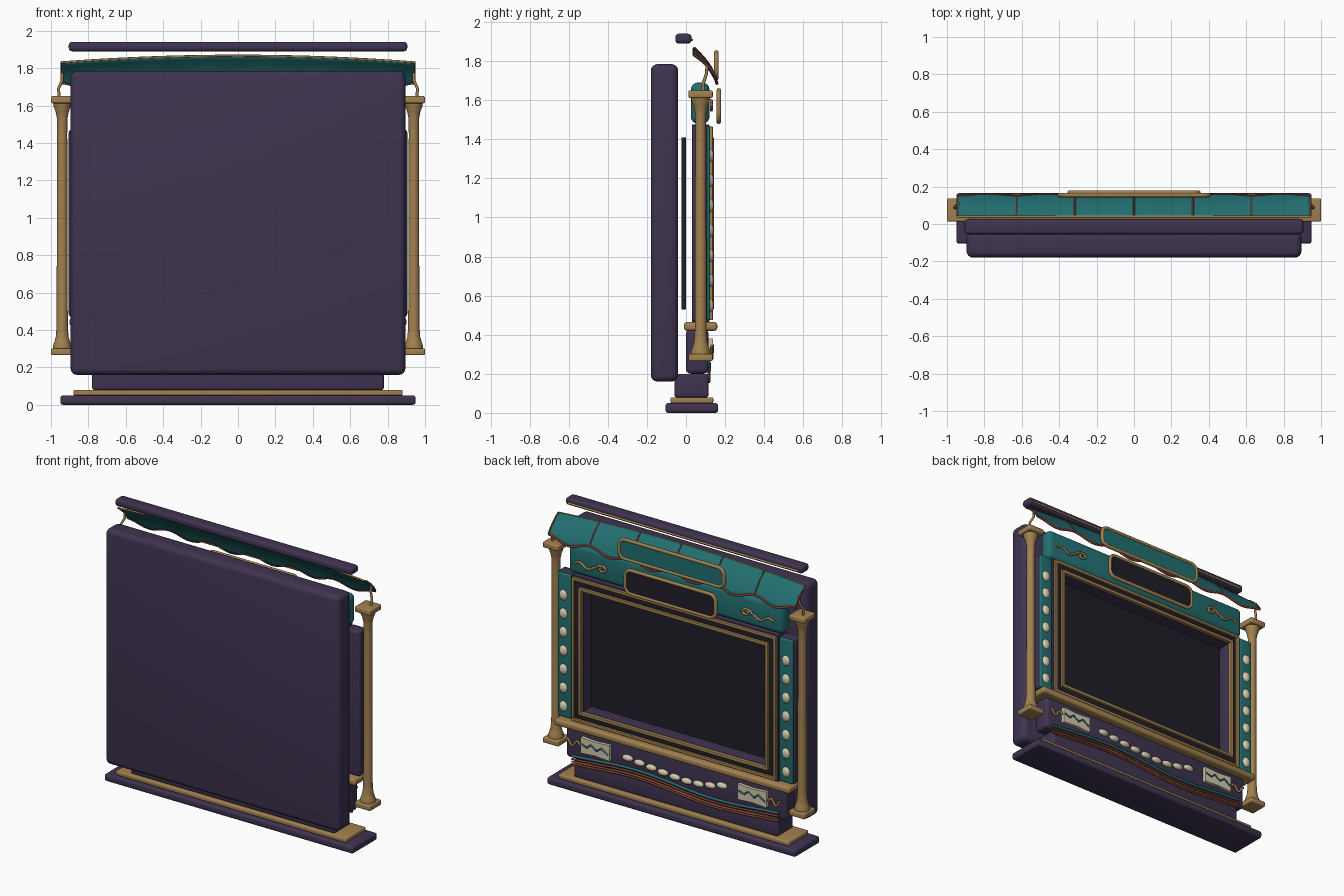
import bpy, bmesh, math

if "Cube" in bpy.data.objects:
    bpy.data.objects.remove(bpy.data.objects["Cube"])

def mat(name, c):
    m = bpy.data.materials.new(name)
    m.diffuse_color = (*c, 1)
    m.use_nodes = True
    m.node_tree.nodes["Principled BSDF"].inputs["Base Color"].default_value = m.diffuse_color
    return m

PURPLE = mat("dark purple", (.050, .034, .082))
GOLD = mat("antique gold", (.36, .22, .08))
TEAL = mat("teal", (.016, .16, .165))
DARK = mat("screen black", (.013, .013, .020))
RED = mat("brick red", (.26, .04, .03))
CREAM = mat("cream", (.65, .58, .42))

def finish(name, bm, m, smooth=True):
    bmesh.ops.recalc_face_normals(bm, faces=bm.faces)
    me = bpy.data.meshes.new(name)
    bm.to_mesh(me)
    bm.free()
    me.materials.append(m)
    o = bpy.data.objects.new(name, me)
    bpy.context.collection.objects.link(o)
    if smooth:
        bpy.ops.object.select_all(action='DESELECT')
        o.select_set(True)
        bpy.context.view_layer.objects.active = o
        bpy.ops.object.shade_smooth_by_angle(angle=math.radians(35))
    return o

def box(name, x, y, z, m, bevel=.008):
    """Box from (min, max) ranges with rounded edges."""
    bm = bmesh.new()
    bmesh.ops.create_cube(bm, size=1)
    for v in bm.verts:
        v.co = [(a + b) / 2 + c * (b - a) for (a, b), c in zip((x, y, z), v.co)]
    if bevel:
        bmesh.ops.bevel(bm, geom=bm.edges[:], offset=bevel, segments=4, profile=.5, affect='EDGES')
    return finish(name, bm, m)

def tube(name, pts, r, m, closed=False):
    cu = bpy.data.curves.new(name, 'CURVE')
    cu.dimensions = '3D'
    cu.bevel_depth = r
    cu.bevel_resolution = 2
    cu.use_fill_caps = True
    sp = cu.splines.new('POLY')
    sp.points.add(len(pts) - 1)
    for p, q in zip(sp.points, pts):
        p.co = (*q, 1)
    sp.use_cyclic_u = closed
    cu.materials.append(m)
    o = bpy.data.objects.new(name, cu)
    bpy.context.collection.objects.link(o)
    bpy.ops.object.select_all(action='DESELECT')
    o.select_set(True)
    bpy.context.view_layer.objects.active = o
    bpy.ops.object.convert(target='MESH')
    bpy.ops.object.shade_smooth_by_angle(angle=math.radians(60))

def prism(name, outline, y0, y1, m):
    """Extrude an x-z outline along y."""
    bm = bmesh.new()
    f = bm.faces.new([bm.verts.new((x, y0, z)) for x, z in outline])
    ext = bmesh.ops.extrude_face_region(bm, geom=[f])
    for v in ext['geom']:
        if isinstance(v, bmesh.types.BMVert):
            v.co.y = y1
    finish(name, bm, m)

def round_rect(w, h, cz, r):
    pts = []
    for k, (sx, sz) in enumerate([(1, 1), (-1, 1), (-1, -1), (1, -1)]):
        for i in range(7):
            a = math.pi / 2 * (k + i / 6)
            pts.append((sx * (w - r) + r * math.cos(a), cz + sz * (h - r) + r * math.sin(a)))
    return pts

def bulb(name, x, y, z, rx, ry, rz):
    bm = bmesh.new()
    bmesh.ops.create_uvsphere(bm, u_segments=16, v_segments=10, radius=1)
    for v in bm.verts:
        v.co = (x + v.co.x * rx, y + v.co.y * ry, z + v.co.z * rz)
    finish(name, bm, CREAM)

def frame(name, w, z0, z1, y0, y1, t, m):
    """Rectangular frame of four mitre-free bars."""
    for s in (-1, 1):
        box(name + "_side", sorted((s * w, s * (w - t))), (y0, y1), (z0, z1), m, .004)
    for a, b in ((z0, z0 + t), (z1 - t, z1)):
        box(name + "_bar", (-w, w), (y0, y1), (a, b), m, .004)

# base, plinth and main bodies
box("base_slab", (-.95, .95), (-.105, .165), (0, .05), PURPLE, .015)
box("base_gold_step", (-.88, .88), (-.08, .14), (.05, .08), GOLD)
box("plinth", (-.78, .78), (-.06, .115), (.078, .2), PURPLE, .015)
box("back_panel", (-.895, .895), (-.18, -.04), (.16, 1.785), PURPLE, .035)
box("lower_panel", (-.84, .84), (0, .115), (.2, .43), PURPLE, .025)
box("gold_ledge", (-.9, .9), (-.01, .16), (.42, .465), GOLD, .015)
box("header", (-.82, .82), (.025, .12), (1.48, 1.69), TEAL, .035)
box("crown_rail", (-.905, .905), (-.055, .028), (1.89, 1.94), PURPLE, .018)
tube("crown_rail_rope", [(-.88, .03, 1.908), (.88, .03, 1.908)], .007, GOLD)

# recessed screen and its frames
box("screen", (-.74, .74), (-.022, 0), (.53, 1.41), DARK, 0)
frame("screen_surround", .79, .465, 1.475, .03, .12, .09, PURPLE)
frame("outer_gold_frame", .78, .475, 1.465, .115, .138, .02, GOLD)
frame("dark_frame_band", .76, .495, 1.445, .115, .126, .04, DARK)
frame("inner_gold_frame", .725, .53, 1.41, .115, .143, .022, GOLD)

for s in (-1, 1):
    # side light strips
    box("light_board", sorted((s * .79, s * .905)), (.03, .11), (.47, 1.47), PURPLE, .015)
    box("light_strip", sorted((s * .797, s * .897)), (.1, .122), (.475, 1.465), TEAL, .008)
    for i in range(7):
        bulb("strip_bulb", s * .85, .122, .55 + i * .128, .03, .02, .036)
    # columns: turned shaft between square blocks
    cx, cy = s * .94, .075
    box("column_foot", (cx - .06, cx + .06), (cy - .062, cy + .062), (.265, .302), GOLD, .008)
    box("column_cap", (cx - .06, cx + .06), (cy - .062, cy + .062), (1.612, 1.65), GOLD, .008)
    prof = [(.05, .30), (.05, .315), (.042, .335), (.034, .365), (.03, .42), (.027, 1.45),
            (.028, 1.53), (.036, 1.57), (.046, 1.595), (.048, 1.615)]
    bm = bmesh.new()
    vs = [bm.verts.new((cx + r, cy, z)) for r, z in prof]
    es = [bm.edges.new(e) for e in zip(vs, vs[1:])]
    bmesh.ops.spin(bm, geom=vs + es, cent=(cx, cy, 0), axis=(0, 0, 1), angle=math.tau,
                   steps=24, use_merge=True)
    finish("column_shaft", bm, GOLD)
    # awning brackets
    tube("awning_bracket", [(s * .955, .085, 1.64), (s * .96, .09, 1.69), (s * .94, .105, 1.735),
                            (s * .94, .108, 1.785)], .008, GOLD)
    # header scrolls and small side scrolls
    sc = [(s * (.55 + .045 * math.exp(-a * .15) * math.cos(a)), .13,
           1.575 + .03 * math.exp(-a * .15) * math.sin(a)) for a in [i * .4 for i in range(20)]]
    tail = [(s * (.76 - i * .0165), .13, 1.565 + .016 * math.sin(i * .75)) for i in range(10)]
    tube("header_scroll", tail + sc, .008, GOLD)
    tube("lower_scroll", [(s * (.72 + i * .011), .13, .32 + .022 * math.sin(i * .9))
                          for i in range(10)], .008, GOLD)
    # cream plates with a zigzag line
    px, pz = s * .6, .325
    prism("cream_plate", [(px - .11, pz - .055), (px, pz - .047), (px + .11, pz - .055), (px + .11, pz + .055),
                          (px, pz + .047), (px - .11, pz + .055)], .11, .137, CREAM)
    zig = [(-.1, -.015), (-.05, .018), (-.015, -.008), (.03, .02), (.06, -.005), (.1, .01)]
    tube("plate_zigzag", [(px + a, .138, pz + b) for a, b in zig], .006, TEAL)

# lower wave of bulbs
for i in range(9):
    x = -.36 + i * .09
    bulb("wave_bulb", x, .122, .288 + .28 * x * x + .008 * math.sin(9 * x), .04, .02, .021)

# wavy ribbons below
for off, m, r in ((.03, TEAL, .009), (.008, RED, .007), (-.010, GOLD, .006), (-.026, RED, .007)):
    tube("wavy_ribbon", [(x, .118, .205 + off + .022 * math.sin(5 * x) * (1 - .3 * abs(x)))
                         for x in [-.79 + i * 1.58 / 40 for i in range(41)]], r, m)

# awning sheet with scalloped lower edge
def awn(x, t, lift=0):
    u = x / .945
    w = math.sin(math.pi * 3 * (u + 1)) ** 2
    return (x, .04 + .108 * t + .012 * math.sin(math.pi * t) + .010 * w * t * t + lift,
            1.866 - .036 * u * u * (1 - t) - .145 * t - .035 * w * t * t + lift)

N, M = 96, 10
xs = [-.945 + 1.89 * i / N for i in range(N + 1)]
bm = bmesh.new()
grid = [[bm.verts.new(awn(x, j / M)) for j in range(M + 1)] for x in xs]
for i in range(N):
    for j in range(M):
        bm.faces.new((grid[i][j], grid[i + 1][j], grid[i + 1][j + 1], grid[i][j + 1]))
a = finish("awning", bm, TEAL)
mod = a.modifiers.new("thickness", 'SOLIDIFY')
mod.thickness = .01
mod.offset = 0
tube("awning_hem", [awn(x, 1) for x in xs], .008, RED)
tube("awning_top_edge", [awn(x, 0) for x in xs], .006, GOLD)
for k in range(7):
    tube("awning_seam", [awn(-.945 + k * .315, j / M, .003) for j in range(M + 1)], .005, RED)

# rounded signs with gold rims
for name, w, h, cz, y, m in (("awning_sign", .40, .066, 1.778, .155, TEAL),
                             ("header_sign", .345, .08, 1.57, .168, DARK)):
    pts = round_rect(w, h, cz, .045)
    prism(name, pts, y - .012, y + .004, m)
    tube(name + "_rim", [(x, y, z) for x, z in pts], .012, GOLD, True)
